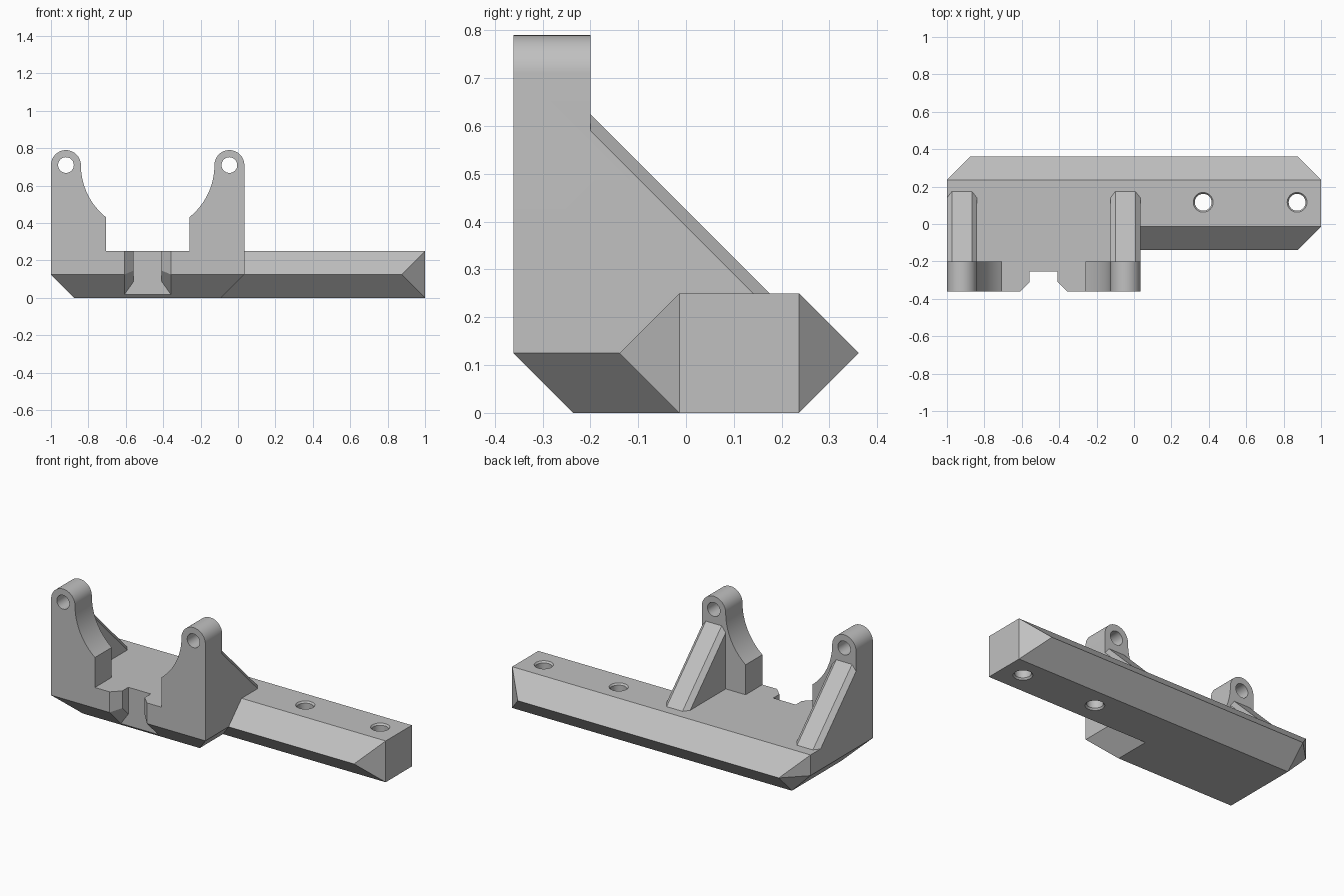
import bpy, bmesh, math
from itertools import product
from mathutils import Matrix, Vector

old = bpy.data.objects.get("Cube")
if old:
    bpy.data.objects.remove(old, do_unlink=True)

# Key dimensions
TOP, MID = 0.25, 0.125            # base height and ridge height
FRONT = -0.361                    # front plane of the block
BAR_Y = 0.111                     # centre line of the bar
LEFT, RIGHT = -1.0, 0.034         # sides of the block
CX = (LEFT + RIGHT) / 2
LUG_R, LUG_Z, LUG_BACK = 0.08, 0.71, -0.2
SADDLE_R = RIGHT - CX - 2 * LUG_R  # concave arc between the uprights

grey = bpy.data.materials.new("grey")
grey.use_nodes = True
colour = (0.53, 0.53, 0.53, 1)
grey.diffuse_color = colour
grey.node_tree.nodes["Principled BSDF"].inputs["Base Color"].default_value = colour


def finish(name, bm):
    bmesh.ops.dissolve_limit(bm, angle_limit=0.01, verts=bm.verts[:], edges=bm.edges[:])
    bmesh.ops.recalc_face_normals(bm, faces=bm.faces[:])
    mesh = bpy.data.meshes.new(name)
    bm.to_mesh(mesh)
    bm.free()
    mesh.materials.append(grey)
    obj = bpy.data.objects.new(name, mesh)
    bpy.context.collection.objects.link(obj)
    return obj


def hull(name, points):
    bm = bmesh.new()
    for p in points:
        bm.verts.new(p)
    bmesh.ops.convex_hull(bm, input=bm.verts[:])
    return finish(name, bm)


def cone(name, r1, r2, start, end):
    start, end = Vector(start), Vector(end)
    axis = end - start
    turn = axis.to_track_quat('Z', 'Y').to_matrix().to_4x4()
    bm = bmesh.new()
    bmesh.ops.create_cone(bm, cap_ends=True, segments=40, radius1=r1, radius2=r2,
                          depth=axis.length,
                          matrix=Matrix.Translation((start + end) / 2) @ turn)
    return finish(name, bm)


def combine(target, tool, operation):
    mod = target.modifiers.new("join", 'BOOLEAN')
    mod.operation, mod.solver, mod.object = operation, 'EXACT', tool
    bpy.context.view_layer.objects.active = target
    bpy.ops.object.modifier_apply(modifier=mod.name)
    bpy.data.objects.remove(tool, do_unlink=True)


# Long bar with pointed front and back ridges and mitred ends
flat_y = (BAR_Y - MID, BAR_Y + MID)
bar_points = list(product((-1, 1), flat_y, (TOP,)))
bar_points += list(product((-0.875, 1), flat_y, (0,)))
bar_points += list(product((-1,), flat_y, (MID,)))
bar_points += list(product((-0.875, 0.875), (BAR_Y - TOP, BAR_Y + TOP), (MID,)))
bracket = hull("mounting_bracket", bar_points)

# Front block with its bottom edges chamfered
block_points = list(product((LEFT, RIGHT), (FRONT, 0.1), (MID, TOP)))
block_points += list(product((LEFT + MID, RIGHT - MID), (FRONT + MID, 0.1), (0,)))
combine(bracket, hull("front_block", block_points), 'UNION')


def upright(side):
    # Half profile measured outward from the middle of the block
    half = RIGHT - CX
    lug = half - LUG_R
    inner = 0.2235
    arc_end = math.acos(inner / SADDLE_R)
    profile = [(half, 0.2)]
    for i in range(25):
        a = math.pi * i / 24
        profile.append((lug + LUG_R * math.cos(a), LUG_Z + LUG_R * math.sin(a)))
    for i in range(1, 17):
        a = arc_end * i / 16
        profile.append((SADDLE_R * math.cos(a), LUG_Z - SADDLE_R * math.sin(a)))
    profile.append((inner, 0.2))
    bm = bmesh.new()
    face = bm.faces.new([bm.verts.new((CX + side * x, FRONT, z)) for x, z in profile])
    out = bmesh.ops.extrude_face_region(bm, geom=[face])
    moved = [v for v in out["geom"] if isinstance(v, bmesh.types.BMVert)]
    bmesh.ops.translate(bm, verts=moved, vec=(0, LUG_BACK - FRONT, 0))
    return finish("upright", bm)


def rib(side):
    # Sloping brace with chamfered long edges, sunk into base and upright
    outer = RIGHT - CX
    inner = outer - 2 * LUG_R
    points = []
    for inset, reach in ((0, 0.39), (0.027, 0.425)):
        for x in (outer - inset, inner + inset):
            for y, z in ((-0.25, 0.2), (-0.25, reach + 0.25), (reach - 0.2, 0.2)):
                points.append((CX + side * x, y, z))
    return hull("rib", points)


for side in (-1, 1):
    combine(bracket, upright(side), 'UNION')
    combine(bracket, rib(side), 'UNION')

# Pivot holes through the lugs
for side in (-1, 1):
    x = CX + side * (RIGHT - CX - LUG_R)
    combine(bracket, cone("lug_hole", 0.042, 0.042, (x, -0.5, LUG_Z), (x, -0.1, LUG_Z)),
            'DIFFERENCE')

# Screw holes through the bar, lightly countersunk at both ends
for x in (0.37, 0.872):
    def at(z):
        return (x, BAR_Y + 0.005, z)
    combine(bracket, cone("screw_hole", 0.045, 0.045, at(-0.1), at(0.4)), 'DIFFERENCE')
    combine(bracket, cone("sink_top", 0.045, 0.061, at(TOP - 0.01), at(TOP + 0.01)),
            'DIFFERENCE')
    combine(bracket, cone("sink_bottom", 0.045, 0.061, at(0.01), at(-0.01)), 'DIFFERENCE')

# Front notch with a flared mouth on both the upright and the sloping face
HALF, FLARE, BACK = 0.075, 0.05, -0.253
xs = (CX - HALF, CX + HALF)
wide = (CX - HALF - 2 * FLARE, CX + HALF + 2 * FLARE)
combine(bracket, hull("notch", product(xs, (-0.5, BACK), (-0.1, 0.3))), 'DIFFERENCE')
combine(bracket, hull("mouth", list(product(wide, (FRONT - FLARE,), (-0.1, 0.3)))
                      + list(product(xs, (FRONT + FLARE,), (-0.1, 0.3)))), 'DIFFERENCE')
slope = []
for pair, lift in ((wide, -1), (xs, 1)):
    for x, y in product(pair, (-0.42, BACK)):
        slope.append((x, y, FRONT + MID - y + lift * FLARE * math.sqrt(2)))
combine(bracket, hull("lower_mouth", slope), 'DIFFERENCE')

# Clean up flat areas and shade the curves smooth
bm = bmesh.new()
bm.from_mesh(bracket.data)
bmesh.ops.remove_doubles(bm, verts=bm.verts[:], dist=0.0001)
bmesh.ops.dissolve_limit(bm, angle_limit=0.01, verts=bm.verts[:], edges=bm.edges[:])
bm.to_mesh(bracket.data)
bm.free()
bpy.ops.object.select_all(action='DESELECT')
bracket.select_set(True)
bpy.context.view_layer.objects.active = bracket
bpy.ops.object.shade_smooth_by_angle(angle=math.radians(30))
